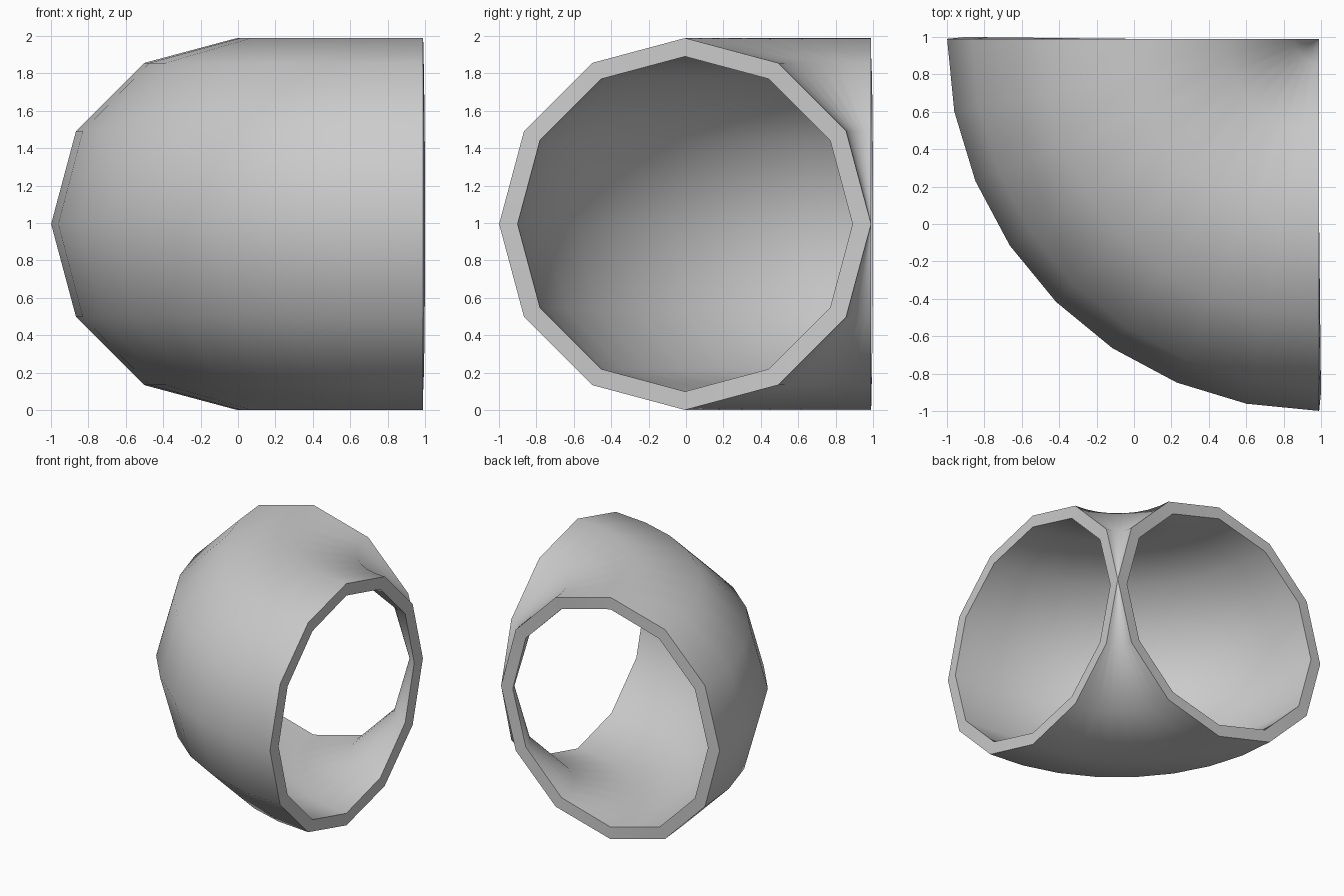
import bpy, bmesh
from math import sin, cos, pi, radians

if "Cube" in bpy.data.objects:
    bpy.data.objects.remove(bpy.data.objects["Cube"])

S = 0.995            # bend radius
C = 0.99             # bend axis position in x and y
SIDES, STEPS = 12, 8
WALL = 0.0995

bm = bmesh.new()


def ring(step, r, shift=0.0):
    """One 12-sided cross-section; shift leans the rim slightly along the pipe."""
    a = step / STEPS * pi / 2
    out = []
    for i in range(SIDES):
        t = 2 * pi * i / SIDES
        d = S + r * cos(t)
        k = shift * cos(t)
        out.append(bm.verts.new((C - d * sin(a) + k * cos(a),
                                 C - d * cos(a) - k * sin(a),
                                 S + r * sin(t))))
    return out


def bridge(a, b):
    for i in range(SIDES):
        j = (i + 1) % SIDES
        bm.faces.new((a[i], a[j], b[j], b[i]))


# Outer and inner walls swept through a quarter turn
lean = WALL * sin(pi / 4 / STEPS)
outer = [ring(s, S - 0.0008) for s in range(STEPS + 1)]
inner = [ring(s, S - WALL, lean if s == 0 else -lean if s == STEPS else 0)
         for s in range(STEPS + 1)]
for s in range(STEPS):
    bridge(outer[s], outer[s + 1])
    bridge(inner[s + 1], inner[s])

# Flat rims at both open ends
bridge(inner[0], outer[0])
bridge(outer[-1], inner[-1])
bmesh.ops.recalc_face_normals(bm, faces=bm.faces)

mesh = bpy.data.meshes.new("pipe_elbow")
bm.to_mesh(mesh)
bm.free()
elbow = bpy.data.objects.new("pipe_elbow", mesh)
bpy.context.collection.objects.link(elbow)

# Smooth walls, sharp rims
bpy.context.view_layer.objects.active = elbow
elbow.select_set(True)
bpy.ops.object.shade_smooth_by_angle(angle=radians(45))
